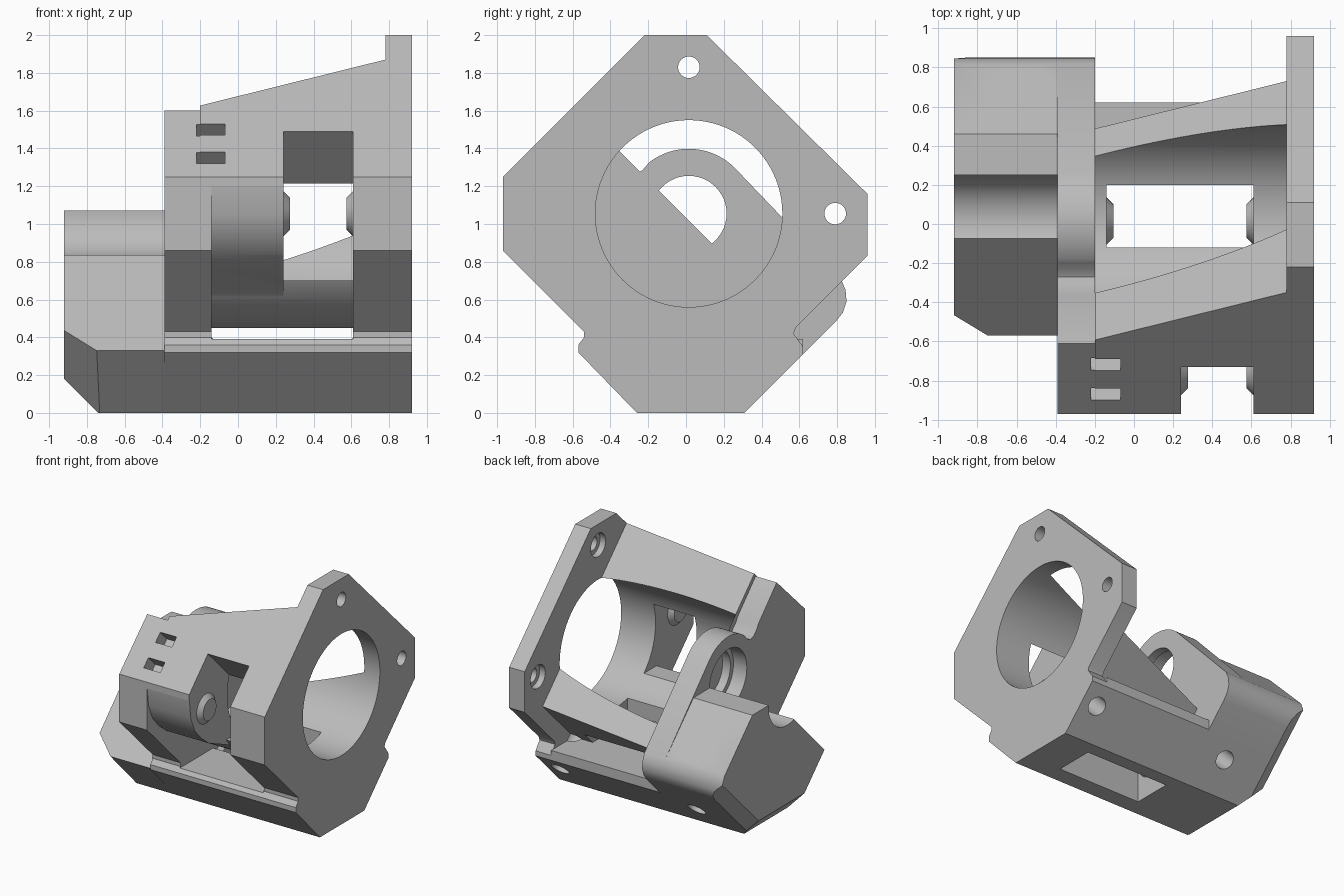
import bpy, bmesh
from math import cos, sin, radians
from mathutils import Vector, Matrix

if "Cube" in bpy.data.objects:
    bpy.data.objects.remove(bpy.data.objects["Cube"])

grey = bpy.data.materials.new("light_grey_plastic")
grey.use_nodes = True
COL = (0.5, 0.5, 0.5, 1)
grey.diffuse_color = COL
grey.node_tree.nodes["Principled BSDF"].inputs["Base Color"].default_value = COL

CY, CZ = 0.015, 1.055          # main bore axis
SCREWS = [(CY, 1.83), (-0.755, CZ), (0.79, CZ), (CY, 0.28)]


def make(name, bm):
    bmesh.ops.recalc_face_normals(bm, faces=bm.faces)
    me = bpy.data.meshes.new(name)
    bm.to_mesh(me)
    bm.free()
    ob = bpy.data.objects.new(name, me)
    bpy.context.collection.objects.link(ob)
    me.materials.append(grey)
    return ob


def prism(name, pts, x0, x1, planes=()):
    """Extrude a (y, z) outline along x, then slice off the outside of planes."""
    bm = bmesh.new()
    face = bm.faces.new([bm.verts.new((x0, y, z)) for y, z in pts])
    ext = bmesh.ops.extrude_face_region(bm, geom=[face])["geom"]
    bmesh.ops.translate(bm, vec=(x1 - x0, 0, 0),
                        verts=[v for v in ext if isinstance(v, bmesh.types.BMVert)])
    bmesh.ops.recalc_face_normals(bm, faces=bm.faces)
    for co, no in planes:
        res = bmesh.ops.bisect_plane(bm, geom=bm.verts[:] + bm.edges[:] + bm.faces[:],
                                     plane_co=co, plane_no=no, clear_outer=True)
        edges = [e for e in res["geom_cut"] if isinstance(e, bmesh.types.BMEdge)]
        bmesh.ops.edgenet_fill(bm, edges=edges)
    return make(name, bm)


def rod(start, direction, length, r0, r1=None, segs=40, name="cutter"):
    """Cylinder or cone from a start point along a direction."""
    d = Vector(direction).normalized()
    bm = bmesh.new()
    bmesh.ops.create_cone(bm, cap_ends=True, segments=segs, radius1=r0,
                          radius2=r0 if r1 is None else r1, depth=length)
    rot = d.to_track_quat("Z", "Y").to_matrix().to_4x4()
    bm.transform(Matrix.Translation(Vector(start) + d * length / 2) @ rot)
    return make(name, bm)


def box(lo, hi):
    (x0, y0, z0), (x1, y1, z1) = lo, hi
    return prism("cutter", [(y0, z0), (y1, z0), (y1, z1), (y0, z1)], x0, x1)


def cut(ob, *cutters):
    for c in cutters:
        m = ob.modifiers.new("cut", "BOOLEAN")
        m.operation, m.solver, m.object = "DIFFERENCE", "EXACT", c
        bpy.context.view_layer.objects.active = ob
        bpy.ops.object.modifier_apply(modifier=m.name)
        bpy.data.objects.remove(c)


def arc(r, a0, a1, n=24):
    angles = [radians(a0 + (a1 - a0) * i / n) for i in range(n + 1)]
    return [(CY + r * cos(a), CZ + r * sin(a)) for a in angles]


def bore(y, z, r, x0=-1, x1=1, segs=32):
    return rod((x0, y, z), (1, 0, 0), x1 - x0, r, segs=segs)


def rib_holes():
    """Cross holes drilled square to the lower slanted sides."""
    out = []
    for x in (-0.45, 0.78):
        out.append(rod((x, -0.52, 0.13), (0, 1, 1), 0.4, 0.072))
        out.append(rod((x, 0.57, 0.13), (0, -1, 1), 0.4, 0.072))
    return out


FRONT_LOW = [(-0.97, 0.86), (-0.54, 0.43), (-0.54, 0.4), (-0.57, 0.36), (-0.57, 0.32),
             (-0.26, 0), (0.31, 0)]

# Motor flange
flange = prism("motor_flange", [(-0.22, 2), (-0.97, 1.25)] + FRONT_LOW +
               [(0.62, 0.31), (0.62, 0.35), (0.57, 0.42), (0.58, 0.45),
                (0.96, 0.83), (0.96, 1.16), (0.11, 2)], 0.78, 0.92)
cut(flange, bore(CY, CZ, 0.495, segs=96), *rib_holes())
for y, z in SCREWS:
    cut(flange, bore(y, z, 0.057))
for y, z in (SCREWS[0], SCREWS[2]):
    cut(flange, bore(y, z, 0.095, 0.7, 0.83))

# Main housing, with a top sliced off on a slope
body = prism("housing", [(-0.22, 2), (-0.97, 1.25)] + FRONT_LOW +
             [(0.62, 0.31), (0.62, 0.39), (0.33, 0.39), (1.1, 1.16), (0.3, 2)],
             -0.2, 0.78, [((-0.39, 0, 0.94), (-0.496, 1, 1))])
below = [(0.75, 0.39), (-1.1, 0.39)]
cut(body,
    bore(CY, CZ, 0.495, -0.2, 1, 96),
    # idler recess: open shell on one side, rounded lug on the other
    prism("cutter", arc(0.62, 165, 300) + below + [(-1.1, 1.215)], 0.24, 0.61),
    prism("cutter", [(-0.968, 1.2), (-0.95, 1.05), (-0.9, 0.93), (-0.82, 0.84),
                     (-0.72, 0.76)] + arc(0.62, 222, 300) + below + [(-1.1, 1.2)],
          -0.14, 0.241),
    # drive gear window
    prism("cutter", [(-1.1, 0.7), (-0.3, 0.7), (-0.3, 1.06), (-1.1, 1.86)], 0.24, 0.61),
    # floor window
    box((-0.14, -0.12, -0.1), (0.61, 0.2, 0.75)),
    bore(*SCREWS[1], 0.057), bore(*SCREWS[3], 0.057), *rib_holes())

# Bearing wall behind the housing
BACK_LOBE = [(0.6, 0.29), (0.79, 0.48), (0.83, 0.53), (0.85, 0.59), (0.845, 0.65),
             (0.82, 0.71)]
wall = prism("bearing_wall", FRONT_LOW + BACK_LOBE + arc(0.343, 45, 128) +
             [(-0.23, 1.285), (-0.27, 1.265), (-0.31, 1.275), (-0.36, 1.325),
              (-0.37, 1.35), (-0.61, 1.6), (-0.97, 1.25)], -0.39, -0.2)
cut(wall, bore(CY, CZ, 0.2, segs=48), bore(CY, CZ, 0.24, -0.5, -0.27, 48),
    bore(-0.29, CZ, 0.05), bore(*SCREWS[1], 0.057),
    bore(*SCREWS[1], 0.1, -0.5, -0.3), bore(*SCREWS[3], 0.057), *rib_holes())

# Cable tie slots across the slanted front face
for y in (-0.72, -0.87):
    z = y + 2.22
    slot = [(y - 0.06, z), (y, z + 0.06), (y + 0.12, z - 0.06), (y + 0.06, z - 0.12)]
    for ob in (wall, body):
        cut(ob, prism("cutter", slot, -0.22, -0.07))

# Filament block with an open gear groove
block = prism("filament_block", [(-0.57, 0.33), (-0.26, 0), (0.31, 0)] + BACK_LOBE +
              [(0.46, 1.07)] + arc(0.237, 4, -112), -0.92, -0.39,
              [((-0.74, 0, 0), (-1, 0, -1)),
               ((-0.74, -0.25, 0), (-1.22, -1, -1)),
               ((-0.82, 0.3, 0), (-1, 1, -1))])
cut(block,
    rod((-0.565, 0.775, 0.955), (0, -1, -1), 0.22, 0.176),
    rod((-0.565, 0.775, 0.955), (0, -1, -1), 0.6, 0.145),
    rod((-0.565, -0.24, 0.86), (0, 1, -1), 0.5, 0.095),
    bore(*SCREWS[3], 0.057), bore(*SCREWS[3], 0.1, -1, -0.6), *rib_holes())

# Cone shaped washers round the pivot and lower screw
parts = [flange, body, wall, block]
for n, (y, z), xa in (("pivot", SCREWS[1], 0.24), ("lower", SCREWS[3], -0.14)):
    for side, x, d in (("inner", xa, 1), ("outer", 0.61, -1)):
        boss = rod((x - d * 0.005, y, z), (d, 0, 0), 0.04, 0.125, 0.085,
                   name=f"{n}_boss_{side}")
        cut(boss, bore(y, z, 0.057))
        parts.append(boss)

# Smooth the round surfaces
bpy.ops.object.select_all(action="DESELECT")
for ob in parts:
    ob.select_set(True)
bpy.context.view_layer.objects.active = body
bpy.ops.object.shade_smooth_by_angle(angle=radians(30))
